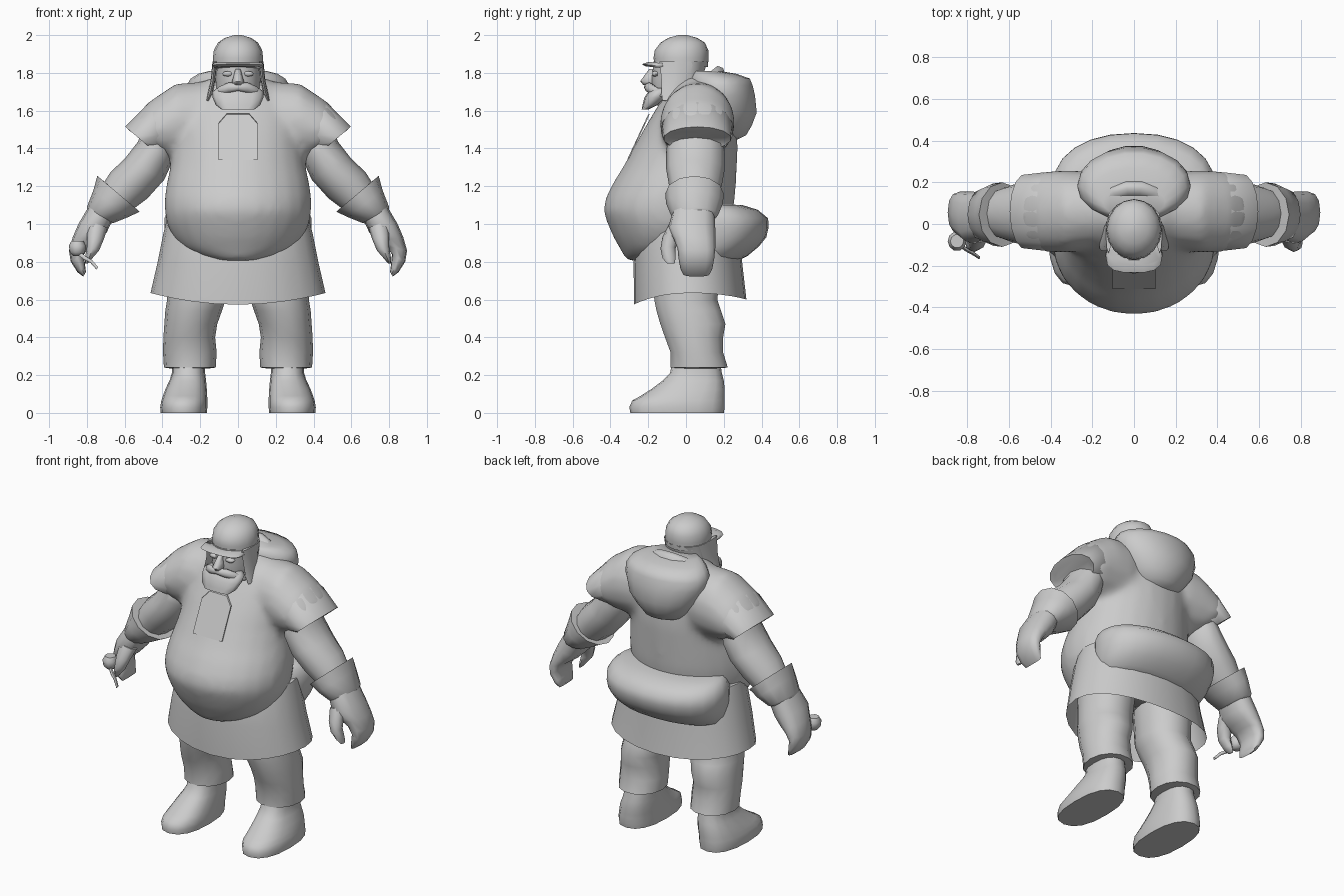
import bpy, bmesh, math
from mathutils import Vector

grey = bpy.data.materials.new("plain grey")
grey.diffuse_color = (0.6, 0.6, 0.6, 1)


def finish(bm, name, mirror=False, angle=60):
    bmesh.ops.recalc_face_normals(bm, faces=bm.faces)
    me = bpy.data.meshes.new(name)
    bm.to_mesh(me)
    bm.free()
    ob = bpy.data.objects.new(name, me)
    bpy.context.collection.objects.link(ob)
    me.materials.append(grey)
    if mirror:
        ob.modifiers.new("Mirror", 'MIRROR').use_mirror_merge = False
    bpy.context.view_layer.objects.active = ob
    ob.select_set(True)
    if angle:
        bpy.ops.object.shade_smooth_by_angle(angle=math.radians(angle))
    ob.select_set(False)
    return ob


def oval(c, u, v, n, p=2.0):
    """Super-ellipse ring around c with half axes u and v."""
    pts = []
    for i in range(n):
        a = 2 * math.pi * i / n
        f = [math.copysign(abs(t) ** (2 / p), t) for t in (math.cos(a), math.sin(a))]
        pts.append(Vector(c) + Vector(u) * f[0] + Vector(v) * f[1])
    return pts


def loft(name, rings, caps=(True, True), loop=False, **kw):
    bm = bmesh.new()
    vs = [[bm.verts.new(p) for p in r] for r in rings]
    n = len(vs[0])
    for a, b in list(zip(vs, vs[1:])) + ([(vs[-1], vs[0])] if loop else []):
        for i in range(n):
            j = (i + 1) % n
            bm.faces.new((a[i], a[j], b[j], b[i]))
    if caps[0]:
        bm.faces.new(vs[0])
    if caps[1]:
        bm.faces.new(vs[-1])
    return finish(bm, name, **kw)


def stack(name, rows, n=16, p=2.0, x=0.0, **kw):
    """Rows of (z, half width, front y, back y[, tilt[, centre x]])."""
    rings = []
    for r in rows:
        z, w, f, b = r[:4]
        t = r[4] if len(r) > 4 else 0
        cx = r[5] if len(r) > 5 else x
        h = (b - f) / 2
        rings.append(oval((cx, (f + b) / 2, z), (w, 0, 0), (0, h, t * h), n, p))
    return loft(name, rings, **kw)


def limb(name, rows, n=12, p=2.0, **kw):
    """Rows of (outer x, outer z, inner x, inner z, centre y, half depth)."""
    rings = []
    for xt, zt, xb, zb, y, d in rows:
        rings.append(oval(((xt + xb) / 2, y, (zt + zb) / 2),
                          ((xt - xb) / 2, 0, (zt - zb) / 2), (0, d, 0), n, p))
    return loft(name, rings, mirror=True, **kw)


def plate(name, pts, offset):
    """Thin extruded polygon."""
    bm = bmesh.new()
    f = bm.faces.new([bm.verts.new(p) for p in pts])
    e = bmesh.ops.extrude_face_region(bm, geom=[f])
    for v in e["geom"]:
        if isinstance(v, bmesh.types.BMVert):
            v.co += Vector(offset)
    return finish(bm, name, angle=30)


# Big round torso and shoulders, melted into one tunic
torso = stack("torso", [
    (0.805, .10, -.31, -.12), (0.825, .20, -.325, .0), (0.87, .29, -.35, .1),
    (0.93, .345, -.385, .2), (1.0, .378, -.415, .23), (1.07, .39, -.44, .25),
    (1.14, .39, -.425, .26), (1.22, .378, -.385, .265), (1.3, .36, -.335, .27),
    (1.4, .345, -.28, .275), (1.5, .345, -.225, .27), (1.6, .335, -.165, .255),
    (1.7, .27, -.105, .225), (1.75, .20, -.06, .19), (1.78, .12, -.03, .15)], n=24, angle=0)
shoulder = limb("shoulder", [
    (.06, 1.70, .10, 1.40, .07, .14), (.20, 1.755, .22, 1.33, .065, .19),
    (.33, 1.745, .32, 1.33, .06, .20), (.47, 1.65, .385, 1.345, .06, .195),
    (.555, 1.56, .42, 1.375, .06, .18)], n=16, angle=0)
for ob in (torso, shoulder):
    ob.select_set(True)
bpy.context.view_layer.objects.active = torso
bpy.ops.object.convert(target='MESH')
bpy.ops.object.join()
torso.name = "tunic"
remesh = torso.modifiers.new("Melt", 'REMESH')
remesh.mode = 'VOXEL'
remesh.voxel_size = .022
remesh.use_smooth_shade = True
smooth = torso.modifiers.new("Soften", 'SMOOTH')
smooth.factor, smooth.iterations = .5, 10
torso.select_set(False)

# Flared sleeve ends
limb("sleeve", [(.44, 1.65, .385, 1.365, .06, .175), (.47, 1.645, .395, 1.36, .06, .192),
                (.597, 1.515, .45, 1.39, .06, .18), (.57, 1.49, .45, 1.41, .06, .15)], n=14)

# Tunic skirt, open at the hem, which dips at front and back
hem = oval((0, .022, .60), (.463, 0, 0), (0, .298, 0), 24, 2.15)
for v in hem:
    v.z = .635 - (.062 if v.y < 0 else .035) * max(0, 1 - (v.x / .463) ** 2)
skirt_rings = [hem] + [oval((0, .01, z), (w, 0, 0), (0, d, 0), 24, 2.15)
                       for z, w, d in ((.80, .425, .287), (.95, .395, .275), (1.03, .375, .25))]
loft("skirt", skirt_rings, caps=(False, True))

# Padded roll on the lower back
stack("back_roll", [(.80, .31, -.05, .26), (.83, .35, -.06, .325), (.88, .372, -.08, .385),
                    (.93, .385, -.08, .425), (.98, .39, -.08, .437), (1.03, .39, -.08, .435),
                    (1.075, .37, -.05, .38), (1.10, .34, -.02, .30), (1.105, .25, 0, .2)],
      n=24, p=2.2, angle=80)

# Arms, cuffs, hands and thumbs
limb("arm", [(.49, 1.54, .34, 1.42, .05, .14), (.53, 1.435, .345, 1.335, .05, .155),
             (.60, 1.345, .39, 1.235, .05, .155), (.675, 1.275, .48, 1.135, .05, .14),
             (.74, 1.17, .58, 1.06, .05, .11)])
limb("cuff", [(.69, 1.21, .57, 1.10, .05, .11), (.745, 1.255, .52, 1.065, .045, .155),
              (.765, 1.18, .585, 1.035, .045, .15), (.80, 1.09, .66, 1.005, .045, .125),
              (.80, 1.06, .69, 1.0, .045, .09)])
limb("hand", [(.78, 1.11, .66, 1.03, .04, .11), (.845, 1.0, .695, .955, .03, .125),
              (.875, .93, .74, .91, .045, .11), (.895, .86, .78, .885, .055, .10),
              (.885, .80, .815, .84, .055, .095), (.85, .745, .81, .785, .055, .085),
              (.82, .722, .805, .745, .055, .07)], p=2.4)
limb("thumb", [(.80, 1.02, .69, .98, -.04, .05), (.80, .94, .71, .92, -.08, .045),
               (.80, .88, .735, .86, -.095, .04), (.81, .82, .77, .82, -.09, .035),
               (.81, .79, .795, .79, -.08, .02)], n=8)

# Trousers and boots
stack("trouser_leg", [(.80, .16, -.18, .19, 0, .21), (.60, .155, -.172, .17, 0, .22),
                      (.54, .15, -.16, .19, 0, .235), (.47, .14, -.14, .213, 0, .25),
                      (.40, .137, -.115, .20, 0, .258), (.32, .142, -.085, .20, 0, .255),
                      (.24, .137, -.085, .225, 0, .255), (.235, .10, -.05, .17, 0, .255)],
      n=14, p=2.1, mirror=True)
stack("boot", [(0, .122, -.295, .2, 0, .287), (.03, .125, -.30, .205, 0, .287),
               (.065, .122, -.285, .205, 0, .284), (.09, .117, -.24, .205, 0, .28),
               (.125, .11, -.185, .205, 0, .275), (.17, .097, -.125, .2, 0, .266),
               (.21, .088, -.085, .19, 0, .262), (.28, .085, -.07, .18, 0, .262)],
      n=16, p=2.4, mirror=True)

# Hanging hood and rolled collar
stack("hood", [(1.44, .08, .1, .26), (1.47, .14, .08, .32), (1.52, .185, .05, .35),
               (1.59, .235, .03, .377), (1.68, .27, .02, .368), (1.735, .272, .01, .355),
               (1.77, .25, .01, .34), (1.795, .21, .02, .27), (1.81, .15, .03, .18)], n=18, angle=80)
tilt = (0, .155, .125)
collar = [oval((0, .0 + r * .2, 1.685 + h), (.18 + r, 0, 0), [t * (1 + r / .2) for t in tilt], 18)
          for r, h in ((.06, -.06), (.045, -.01), (.015, .02), (-.025, .01), (-.03, -.05))]
loft("collar", collar, caps=(False, False), loop=True, angle=80)

# Chest flap with cut corners
plate("chest_flap", [(-.103, -.312, 1.34), (.103, -.312, 1.34), (.103, -.222, 1.53),
                     (.06, -.2, 1.58), (-.06, -.2, 1.58), (-.103, -.222, 1.53)], (0, .009, .004))

# Head with face
stack("head", [(1.56, .10, -.12, .08), (1.66, .115, -.17, .09), (1.76, .118, -.185, .09),
               (1.86, .12, -.175, .09)], n=14)
stack("beard", [(1.605, .085, -.235, -.20), (1.63, .118, -.23, -.15), (1.67, .135, -.22, -.1),
                (1.70, .138, -.20, -.08), (1.72, .11, -.185, -.08)], n=12, p=2.5)
for s, side in ((-1, "left"), (1, "right")):
    tache = [oval((s * x, y, z), (0, .022 * k, 0), (0, 0, .025 * k), 8)
             for x, y, z, k in ((0, -.205, 1.725, .8), (.05, -.195, 1.722, 1.1),
                                (.10, -.165, 1.705, .9), (.135, -.12, 1.68, .4))]
    loft("moustache_" + side, tache)
    eye = [oval((s * .055, y, 1.795), (.03 * k, 0, 0), (0, 0, .014 * k), 8)
           for y, k in ((-.15, 1), (-.17, 1), (-.178, .5))]
    loft("eye_" + side, eye)
stack("nose", [(1.735, .022, -.225, -.15), (1.755, .032, -.242, -.15), (1.78, .024, -.225, -.15),
               (1.82, .014, -.195, -.15)], n=8)

# Cap with brim, back and ear flaps
stack("cap", [(1.83, .132, -.165, .115), (1.88, .133, -.172, .12), (1.92, .128, -.165, .118),
              (1.96, .106, -.135, .10), (1.985, .07, -.095, .06), (2.0, .02, -.04, .005)], n=16)
stack("cap_back", [(1.70, .13, -.06, .08), (1.77, .132, -.09, .085), (1.86, .134, -.12, .118)], n=14)
stack("brim", [(1.828, .125, -.215, -.08, -.1), (1.838, .137, -.235, -.07, -.1),
               (1.852, .132, -.20, -.07, -.1)], n=14, p=2.8)
limb("ear_flap", [(.135, 1.86, .11, 1.86, -.05, .09), (.145, 1.76, .12, 1.76, -.06, .07),
                  (.158, 1.70, .135, 1.69, -.075, .055), (.168, 1.655, .155, 1.65, -.085, .04)], n=8)

# Small pipe held in one hand
stack("pipe_bowl", [(.83, .022, -.105, -.06), (.85, .04, -.125, -.04), (.885, .045, -.13, -.035),
                    (.91, .032, -.115, -.05)], n=10, x=-.85)
stem = [oval((x, y, z), (0, r, 0), (r * .6, 0, r * .8), 6)
        for x, y, z, r in ((-.85, -.09, .85, .012), (-.81, -.12, .82, .011),
                           (-.775, -.14, .80, .01), (-.745, -.16, .765, .009))]
loft("pipe_stem", stem)
